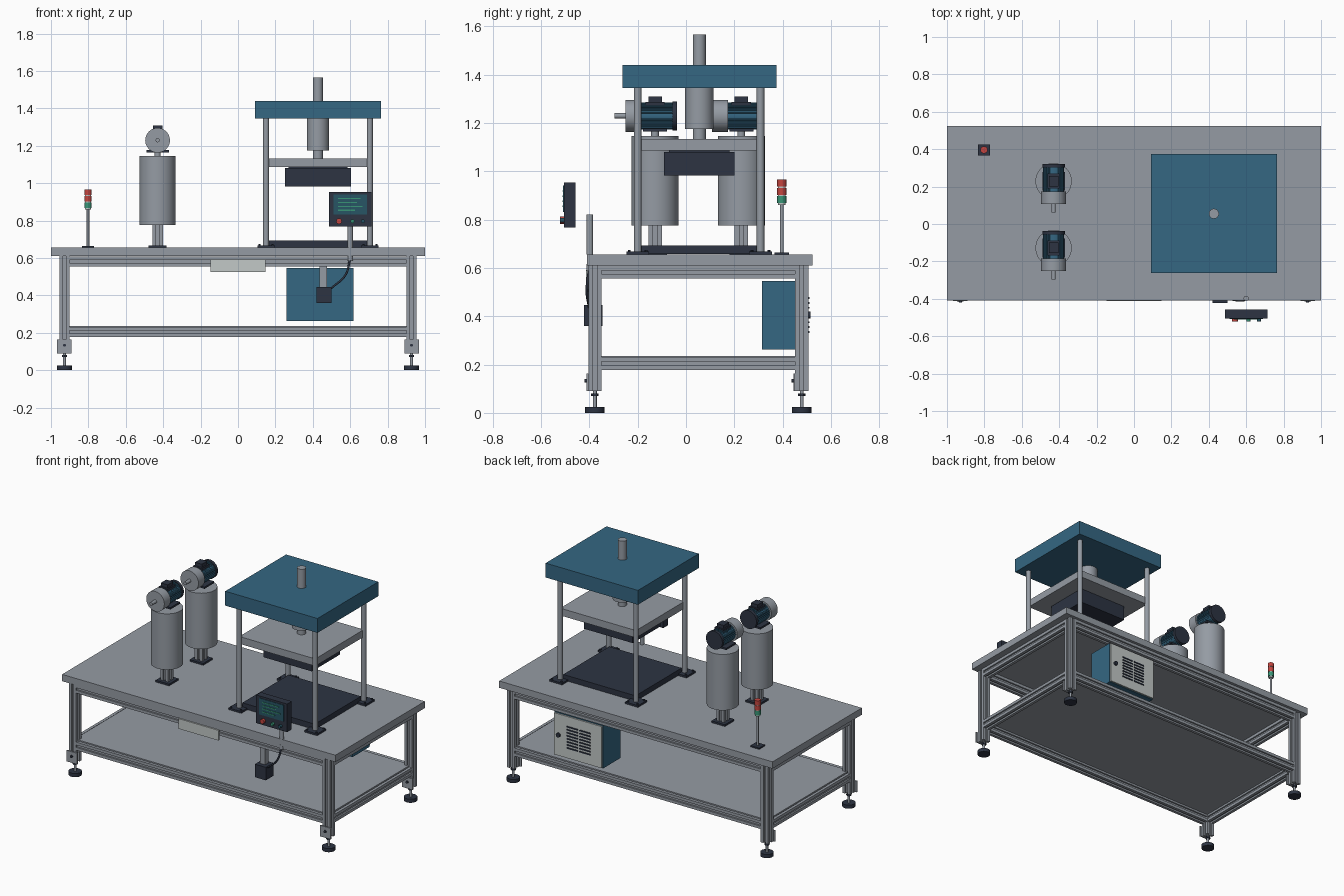
import bpy, bmesh, math
from mathutils import Vector, Matrix

cube = bpy.data.objects.get("Cube")
if cube:
    bpy.data.objects.remove(cube, do_unlink=True)


def material(name, r, g, b):
    m = bpy.data.materials.new(name)
    m.use_nodes = True
    m.diffuse_color = (r, g, b, 1)
    m.node_tree.nodes["Principled BSDF"].inputs["Base Color"].default_value = (r, g, b, 1)
    return m


GREY = material("aluminium grey", .3, .33, .37)
BLUE = material("machine blue", .035, .135, .225)
DARK = material("dark slate", .026, .034, .055)
PALE = material("pale grey", .54, .58, .57)
RED = material("signal red", .55, .06, .05)
GREEN = material("signal green", .04, .3, .18)
SCREEN = material("screen teal", .02, .09, .13)
AXES = {"x": Vector((1, 0, 0)), "y": Vector((0, 1, 0)), "z": Vector((0, 0, 1))}


def finish(name, bm, mat, smooth=False):
    bmesh.ops.recalc_face_normals(bm, faces=bm.faces)
    mesh = bpy.data.meshes.new(name)
    bm.to_mesh(mesh)
    bm.free()
    mesh.materials.append(mat)
    ob = bpy.data.objects.new(name, mesh)
    bpy.context.collection.objects.link(ob)
    if smooth:
        bpy.ops.object.select_all(action="DESELECT")
        ob.select_set(True)
        bpy.context.view_layer.objects.active = ob
        bpy.ops.object.shade_smooth_by_angle(angle=math.radians(35))
    return ob


def box(name, mat, x, y, z):
    """Box from three (low, high) ranges."""
    bm = bmesh.new()
    bmesh.ops.create_cube(bm, size=1)
    for v in bm.verts:
        v.co = [(a + b) / 2 + c * (b - a) for (a, b), c in zip((x, y, z), v.co)]
    return finish(name, bm, mat)


def around(c, half):
    return (c - half, c + half)


def rod(name, mat, start, length, radius, axis="z", sides=32):
    """Cylinder growing from start along an axis."""
    bm = bmesh.new()
    turn = AXES["z"].rotation_difference(AXES[axis]).to_matrix().to_4x4()
    place = Matrix.Translation(Vector(start) + AXES[axis] * length / 2) @ turn
    bmesh.ops.create_cone(bm, cap_ends=True, segments=sides, radius1=radius,
                          radius2=radius, depth=length, matrix=place)
    return finish(name, bm, mat, True)


def prism(name, mat, outline, start, length, axis, smooth=False):
    """Extrude a flat outline along an axis."""
    bm = bmesh.new()
    turn = AXES["z"].rotation_difference(AXES[axis]).to_matrix()
    face = bm.faces.new([bm.verts.new(Vector(start) + turn @ Vector((u, v, 0))) for u, v in outline])
    out = bmesh.ops.extrude_face_region(bm, geom=[face])["geom"]
    bmesh.ops.translate(bm, verts=[e for e in out if isinstance(e, bmesh.types.BMVert)],
                        vec=AXES[axis] * length)
    return finish(name, bm, mat, smooth)


def slotted(name, start, length, axis, h=.027):
    """Square extrusion with one groove in each side."""
    side = [(-h, -h), (-h * .3, -h), (-h * .3, -h * .6), (h * .3, -h * .6), (h * .3, -h)]
    outline = []
    for _ in range(4):
        outline += side
        side = [(-v, u) for u, v in side]
    return prism(name, GREY, outline, start, length, axis)


# Table and frame
FRONT, BACK, SIDE = -.377, .479, .928
box("table_top", GREY, (-1, 1), (-.41, .524), (.61, .655))
box("lower_shelf", GREY, (-.93, .93), (-.378, .48), (.225, .235))
for z, level in ((.582, "upper"), (.204, "lower")):
    for y, end in ((FRONT, "front"), (BACK, "back")):
        slotted(f"{level}_{end}_rail", (-.901, y, z), 1.802, "x")
    for x, end in ((SIDE, "left"), (-SIDE, "right")):
        slotted(f"{level}_{end}_rail", (x, FRONT + .027, z), BACK - FRONT - .054, "y")
for x, s in ((SIDE, "left"), (-SIDE, "right")):
    for y, e in ((FRONT, "front"), (BACK, "back")):
        leg = f"{e}_{s}_leg"
        slotted(leg, (x, y, .09), .52, "z")
        box(leg + "_plate", GREY, around(x, .039), (y - .035, y - .027), (.09, .163))
        rod(leg + "_bolt", DARK, (x, y - .043, .133), .01, .008, "y", 12)
        rod(leg + "_foot", DARK, (x, y, 0), .024, .04)
        rod(leg + "_stem", GREY, (x, y, .02), .075, .008, sides=16)
        rod(leg + "_nut", DARK, (x, y, .07), .011, .016, sides=6)
box("name_plate", PALE, (-.147, .147), (-.413, -.404), (.525, .592))

# Press
PX, PY = .427, .055
box("press_top_plate", BLUE, (.09, .765), (-.262, .374), (1.345, 1.44))
box("press_moving_plate", GREY, (.15, .705), (-.2, .308), (1.085, 1.133))
box("press_upper_platen", DARK, (.25, .605), (-.092, .2), (.982, 1.08))
box("platen_spacer", DARK, (.27, .585), (-.07, .18), (1.078, 1.087))
box("press_bed", DARK, (.163, .692), (-.187, .295), (.657, .693))
for x in (.15, .705):
    for y in (-.2, .308):
        rod("press_column", GREY, (x, y, .66), .69, .016)
        box("column_foot", DARK, around(x, .047), around(y, .047), (.655, .667))
        for dx in (-.035, .035):
            for dy in (-.035, .035):
                rod("foot_bolt", DARK, (x + dx, y + dy, .666), .008, .006, sides=6)
rod("press_cylinder", GREY, (PX, PY, 1.175), .17, .059)
rod("press_ram", GREY, (PX, PY, 1.13), .05, .027)
rod("press_top_rod", GREY, (PX, PY, 1.44), .126, .027)

# Two tanks, each with a motor on top
TX, MZ = -.43, 1.229
for y in (-.128, .229):
    box("tank_foot", DARK, around(TX, .049), around(y, .049), (.655, .667))
    slotted("tank_post", (TX, y, .665), .112, "z", .028)
    rod("tank", GREY, (TX, y, .775), .37, .097, sides=48)
    rod("motor_neck", GREY, (TX, y, 1.14), .028, .016)
    box("motor_mount", DARK, around(TX, .06), around(y, .05), (1.164, 1.176))
    rod("motor_shaft", GREY, (TX, y - .168, MZ), .06, .011, "y")
    rod("motor_flange", GREY, (TX, y - .122, MZ), .066, .066, "y", 40)
    fins = []
    for i in range(32):
        for k, r in ((0, .05), (.5, .05), (.5, .056), (1, .056)):
            a = (i + k) * math.tau / 32
            fins.append((r * math.cos(a), r * math.sin(a)))
    prism("motor_body", BLUE, fins, (TX, y - .056, MZ), .13, "y")
    rod("motor_fan_cover", DARK, (TX, y + .072, MZ), .019, .06, "y", 40)
    box("motor_box_saddle", DARK, around(TX, .033), (y - .04, y + .04), (1.26, 1.287))
    box("motor_terminal_box", DARK, around(TX, .025), (y - .028, y + .028), (1.28, 1.309))

# Signal lamp
LX, LY = -.802, .396
box("lamp_foot", DARK, around(LX, .032), around(LY, .03), (.655, .664))
rod("lamp_pole", GREY, (LX, LY, .66), .21, .007, sides=16)
rod("lamp_core", PALE, (LX, LY, .86), .1, .016, sides=24)
for z, colour, tag in ((.868, GREEN, "green"), (.902, RED, "middle_red"), (.936, RED, "top_red")):
    rod(f"lamp_{tag}", colour, (LX, LY, z), .029, .019, sides=24)

# Operator panel on its post
box("panel_case", DARK, (.487, .713), (-.505, -.457), (.767, .953))
box("panel_screen", SCREEN, (.51, .69), (-.508, -.504), (.832, .94))
for i, w in enumerate((.12, .1, .13, .09)):
    z = .918 - i * .021
    box("screen_line", GREEN, (.535, .535 + w), (-.511, -.507), (z - .003, z + .003))
for x, colour, r in ((.54, RED, .015), (.612, GREEN, .01), (.668, SCREEN, .01)):
    rod("panel_button", colour, (x, -.522, .797), .02, r, "y", 20)
rod("panel_post", GREY, (.6, -.398, .655), .165, .014)
rod("cable_gland", GREY, (.6, -.398, .587), .03, .014)

# Pedal-style control box with cable
box("control_box_bracket", GREY, (.437, .475), (-.395, -.36), (.44, .56))
box("control_box", DARK, (.42, .5), (-.423, -.345), (.36, .446))
curve = bpy.data.curves.new("control_cable", "CURVE")
curve.dimensions = "3D"
curve.bevel_depth = .006
curve.bevel_resolution = 2
path = curve.splines.new("BEZIER")
path.bezier_points.add(2)
for p, co in zip(path.bezier_points, ((.6, -.4, .6), (.575, -.41, .51), (.495, -.4, .435))):
    p.co = co
    p.handle_left_type = p.handle_right_type = "AUTO"
curve.materials.append(DARK)
bpy.context.collection.objects.link(bpy.data.objects.new("control_cable", curve))

# Electrical cabinet
box("cabinet", BLUE, (.26, .617), (.315, .495), (.263, .546))
box("cabinet_door", PALE, (.264, .613), (.495, .505), (.267, .542))
for i in range(8):
    z = .335 + i * .02
    for x in (.345, .437):
        box("cabinet_louvre", DARK, (x, x + .08), (.504, .51), (z - .004, z + .004))
rod("cabinet_lock", DARK, (.578, .504, .405), .012, .014, "y", 20)
